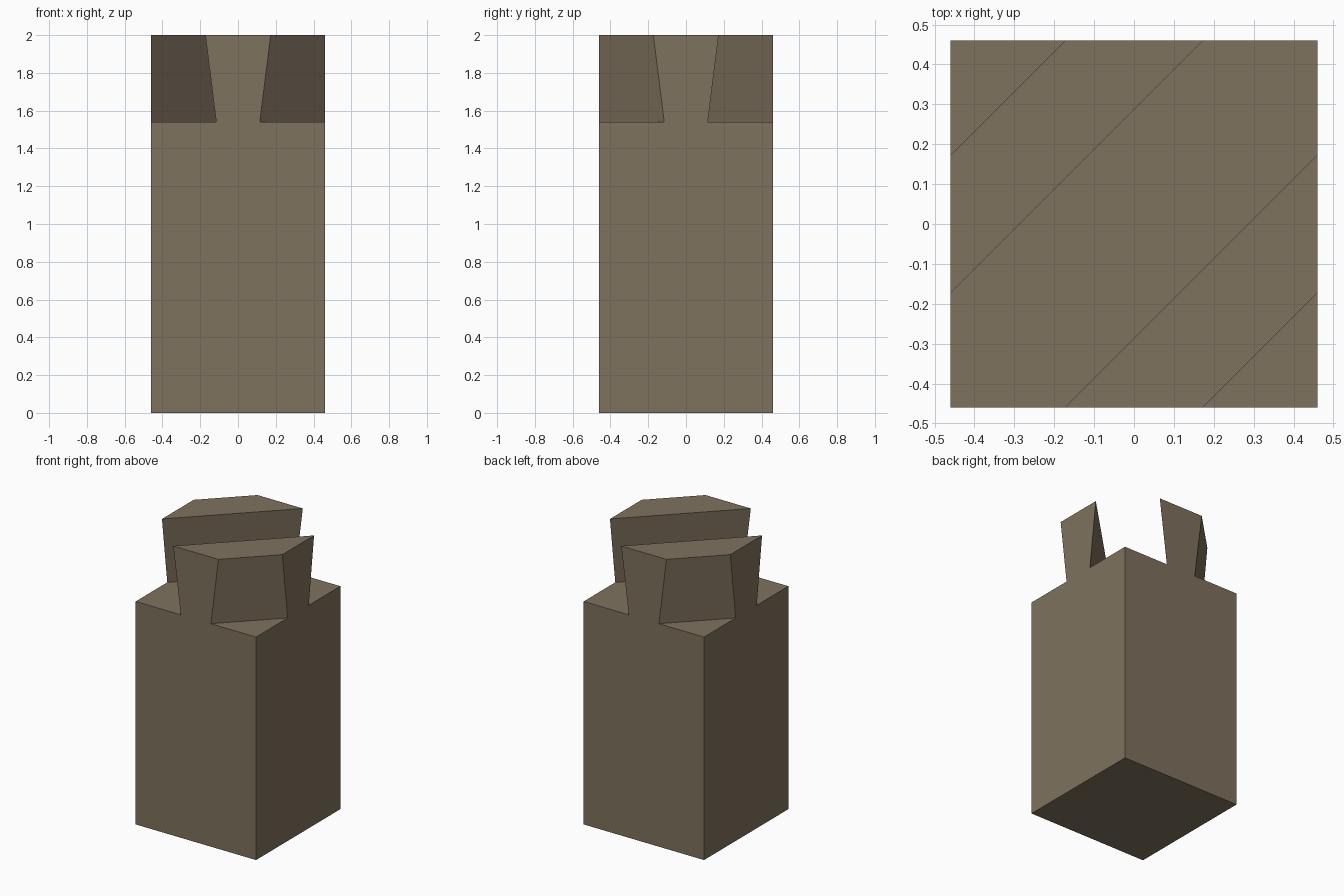
import bpy, bmesh

if "Cube" in bpy.data.objects:
    bpy.data.objects.remove(bpy.data.objects["Cube"])

H = 0.46           # half width of the square post
Z_BODY, Z_TOP = 1.54, 2.0
TOP_X, BASE_X = 0.173, 0.115   # half width of each prong along the front edge

mat = bpy.data.materials.new("brown_grey")
mat.diffuse_color = (0.212, 0.168, 0.113, 1)
mat.use_nodes = True
mat.node_tree.nodes["Principled BSDF"].inputs["Base Color"].default_value = mat.diffuse_color


def prism(name, lower, upper, z0, z1):
    """Solid joining two matching outlines, counter-clockwise from above."""
    bm = bmesh.new()
    a = [bm.verts.new((x, y, z0)) for x, y in lower]
    b = [bm.verts.new((x, y, z1)) for x, y in upper]
    bm.faces.new(a[::-1])
    bm.faces.new(b)
    for i in range(len(a)):
        j = (i + 1) % len(a)
        bm.faces.new((a[i], a[j], b[j], b[i]))
    bmesh.ops.recalc_face_normals(bm, faces=bm.faces)
    me = bpy.data.meshes.new(name)
    bm.to_mesh(me)
    bm.free()
    me.materials.append(mat)
    ob = bpy.data.objects.new(name, me)
    bpy.context.collection.objects.link(ob)
    return ob


def strip(w, s):
    """Diagonal band across one corner of the post; s = -1 gives the opposite corner."""
    return [(s * x, s * y) for x, y in ((-w, -H), (w, -H), (H, -w), (H, w))]


# Square post
square = [(-H, -H), (H, -H), (H, H), (-H, H)]
prism("post_body", square, square, 0, Z_BODY)

# Two flared diagonal prongs leaving a dovetail slot between them
for name, s in (("front_prong", 1), ("back_prong", -1)):
    prism(name, strip(BASE_X, s), strip(TOP_X, s), Z_BODY, Z_TOP)
